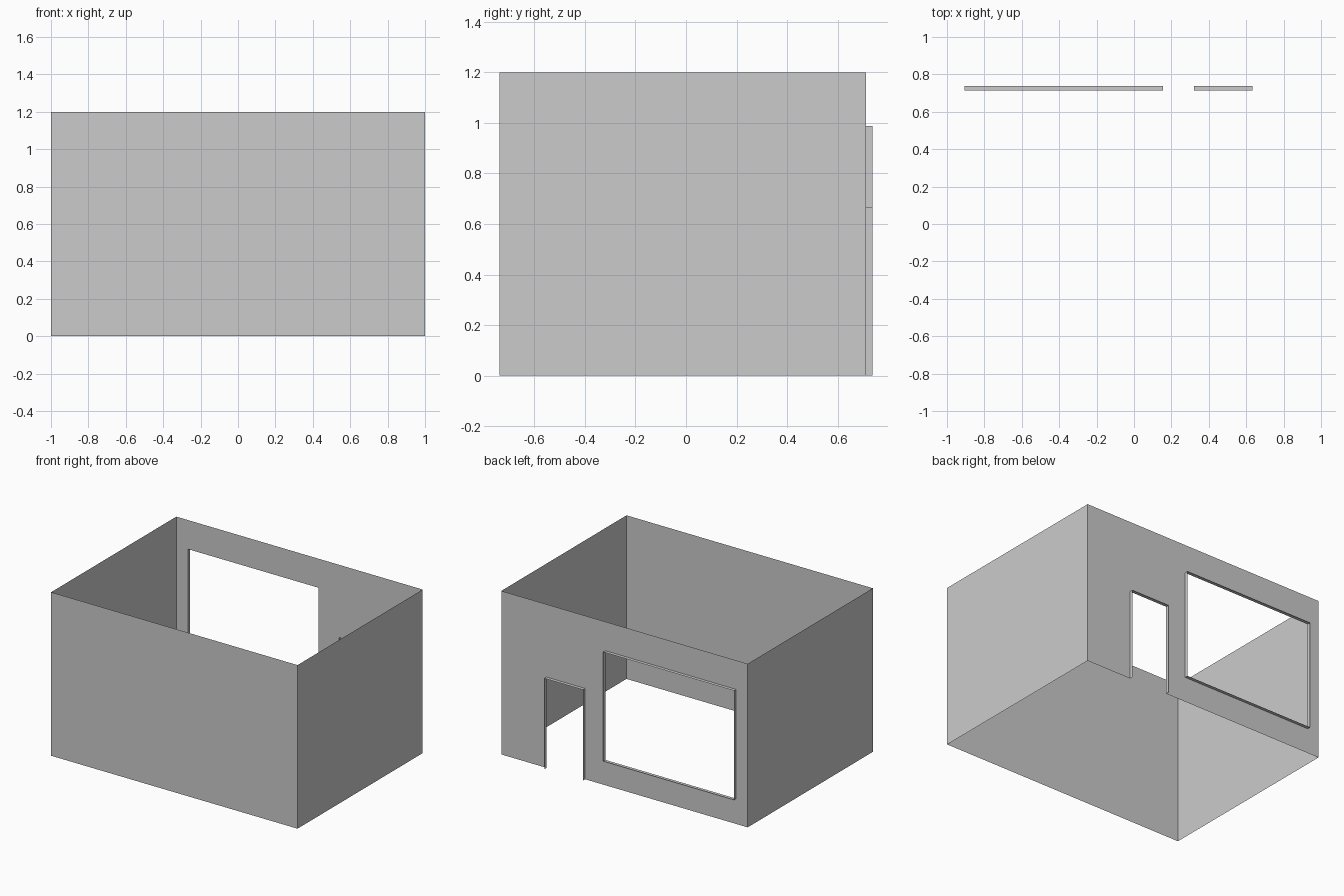
import bpy, bmesh

if "Cube" in bpy.data.objects:
    bpy.data.objects.remove(bpy.data.objects["Cube"])

FRONT, BACK, LIP = -0.738, 0.713, 0.738   # y positions
H = 1.2
WIN = (-0.907, 0.155, 0.186, 0.987)       # x0, x1, z0, z1
DOOR = (0.32, 0.633, 0.0, 0.666)


def finish(bm, name):
    bmesh.ops.remove_doubles(bm, verts=bm.verts, dist=1e-5)
    me = bpy.data.meshes.new(name)
    bm.to_mesh(me)
    bm.free()
    ob = bpy.data.objects.new(name, me)
    bpy.context.collection.objects.link(ob)
    return ob


def quad(bm, *pts):
    bm.faces.new([bm.verts.new(p) for p in pts])


# Front and side walls: thin sheets, open above and below
bm = bmesh.new()
path = [(-1, BACK), (-1, FRONT), (1, FRONT), (1, BACK)]
for (ax, ay), (bx, by) in zip(path, path[1:]):
    quad(bm, (ax, ay, 0), (bx, by, 0), (bx, by, H), (ax, ay, H))
finish(bm, "front_and_side_walls")

# Back wall: grid of panels, leaving out the two openings
bm = bmesh.new()
xs = sorted({-1, 1, *WIN[:2], *DOOR[:2]})
zs = sorted({0, H, *WIN[2:], *DOOR[2:]})
for x0, x1 in zip(xs, xs[1:]):
    for z0, z1 in zip(zs, zs[1:]):
        cx, cz = (x0 + x1) / 2, (z0 + z1) / 2
        if any(a < cx < b and c < cz < d for a, b, c, d in (WIN, DOOR)):
            continue
        quad(bm, (x1, BACK, z0), (x0, BACK, z0), (x0, BACK, z1), (x1, BACK, z1))
finish(bm, "back_wall")


# Thin lips standing out around each opening
def lip(name, opening, closed):
    x0, x1, z0, z1 = opening
    pts = [(x0, z0), (x0, z1), (x1, z1), (x1, z0)]
    if closed:
        pts.append(pts[0])
    bm = bmesh.new()
    for (ax, az), (bx, bz) in zip(pts, pts[1:]):
        quad(bm, (ax, BACK, az), (ax, LIP, az), (bx, LIP, bz), (bx, BACK, bz))
    finish(bm, name)


lip("window_frame", WIN, True)
lip("door_frame", DOOR, False)
